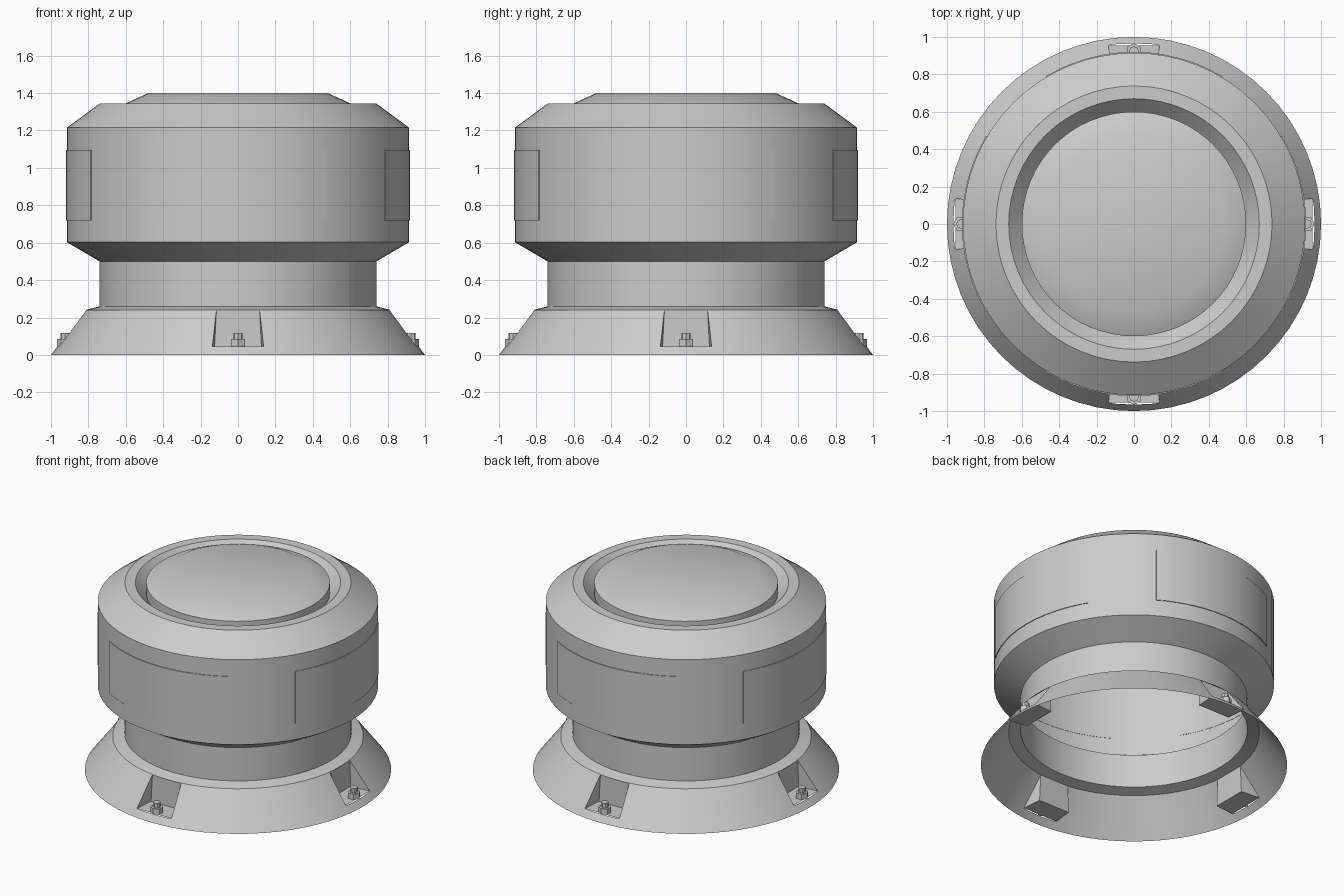
import bpy, bmesh, math
from mathutils import Vector, Matrix

if "Cube" in bpy.data.objects:
    bpy.data.objects.remove(bpy.data.objects["Cube"])

SEGS = 64
grey = bpy.data.materials.new("painted_metal_grey")
grey.use_nodes = True
colour = (0.6, 0.6, 0.6, 1)
grey.diffuse_color = colour
grey.node_tree.nodes["Principled BSDF"].inputs["Base Color"].default_value = colour


def finish(name, bm):
    mesh = bpy.data.meshes.new(name)
    bm.to_mesh(mesh)
    bm.free()
    mesh.materials.append(grey)
    obj = bpy.data.objects.new(name, mesh)
    bpy.context.collection.objects.link(obj)
    bpy.ops.object.select_all(action="DESELECT")
    obj.select_set(True)
    bpy.context.view_layer.objects.active = obj
    bpy.ops.object.shade_smooth_by_angle(angle=math.radians(30))
    return obj


def lathe(profile, cap=False):
    """Revolve (radius, height) points listed from the bottom outwards and up."""
    bm = bmesh.new()
    rings = []
    for r, z in profile:
        rings.append([bm.verts.new((r * math.cos(a), r * math.sin(a), z))
                      for a in (2 * math.pi * i / SEGS for i in range(SEGS))])
    for low, high in zip(rings, rings[1:]):
        for i in range(SEGS):
            j = (i + 1) % SEGS
            bm.faces.new((low[i], low[j], high[j], high[i]))
    if cap:
        bm.faces.new(rings[-1])
    return bm


# Drum shell: neck, flared underside, wall, chamfer and rim groove
finish("drum_shell", lathe([(0.74, 0.26), (0.74, 0.5), (0.915, 0.603), (0.915, 1.215),
                            (0.738, 1.345), (0.67, 1.345), (0.6, 1.27)]))

# Shallow domed lid inside the groove
finish("domed_lid", lathe([(0.6, 1.27), (0.6, 1.345), (0.48, 1.4)], cap=True))

# Base skirt with four bolt pockets opened through it
FLOOR, TOP = 0.045, 0.24
W_LOW, W_TOP = 0.137, 0.115
skirt = lathe([(1, 0), (0.818, TOP), (0.74, 0.26)])


def half_width(z):
    return W_LOW + (W_TOP - W_LOW) * (z - FLOOR) / (TOP - FLOOR)


for k in range(4):
    turn = Matrix.Rotation(k * math.pi / 2, 3, "Z")
    cuts = [((0, 0, FLOOR), (0, 0, 1))]
    for s in (-1, 1):
        cuts.append(((s * W_LOW, 0, FLOOR), (s * (TOP - FLOOR), 0, W_LOW - W_TOP)))
    for point, normal in cuts:
        near = [f for f in skirt.faces
                if (turn.inverted() @ f.calc_center_median()).y < -0.75
                and f.calc_center_median().z < TOP]
        geom = set(near)
        for f in near:
            geom.update(f.edges)
            geom.update(f.verts)
        bmesh.ops.bisect_plane(skirt, geom=list(geom), dist=1e-5,
                               plane_co=turn @ Vector(point),
                               plane_no=(turn @ Vector(normal)).normalized())
    opened = []
    for f in skirt.faces:
        c = turn.inverted() @ f.calc_center_median()
        if c.y < -0.75 and FLOOR < c.z < TOP and abs(c.x) < half_width(c.z):
            opened.append(f)
    bmesh.ops.delete(skirt, geom=opened, context="FACES")
finish("base_skirt", skirt)


def pocket(name, turn):
    """Floor, back wall and two triangular cheeks."""
    bm = bmesh.new()
    sides = []
    for s in (-1, 1):
        sides.append([bm.verts.new(turn @ Vector(p)) for p in (
            (s * W_LOW, -0.954, FLOOR), (s * 0.125, -0.81, FLOOR),
            (s * W_TOP, -0.81, TOP))])
    left, right = sides
    bm.faces.new(left)
    bm.faces.new(right[::-1])
    bm.faces.new((left[0], right[0], right[1], left[1]))
    bm.faces.new((left[1], right[1], right[2], left[2]))
    finish(name, bm)


def bolt(name, turn):
    """Hex nut with the bolt end standing out of it."""
    bm = bmesh.new()
    for sides, radius, low, high in ((6, 0.042, FLOOR, 0.085), (8, 0.025, 0.085, 0.118)):
        place = turn.to_4x4() @ Matrix.Translation((0, -0.925, (low + high) / 2))
        bmesh.ops.create_cone(bm, cap_ends=True, segments=sides, radius1=radius,
                              radius2=radius, depth=high - low, matrix=place)
    finish(name, bm)


def panel(name, middle):
    """Thin curved plate lying on the drum wall."""
    bm = bmesh.new()
    steps, spread = 12, math.radians(30.9)
    columns = []
    for i in range(steps + 1):
        a = middle - spread + 2 * spread * i / steps
        columns.append([bm.verts.new((r * math.cos(a), r * math.sin(a), z))
                        for r, z in ((0.913, 0.72), (0.92, 0.72), (0.92, 1.095), (0.913, 1.095))])
    for a, b in zip(columns, columns[1:]):
        for i in range(3):
            bm.faces.new((a[i], b[i], b[i + 1], a[i + 1]))
    bm.faces.new(columns[0])
    bm.faces.new(columns[-1][::-1])
    finish(name, bm)


# Pockets, bolts and wall panels repeat on the four sides
for k, side in enumerate(("front", "left", "back", "right")):
    turn = Matrix.Rotation(k * math.pi / 2, 3, "Z")
    pocket(side + "_bolt_pocket", turn)
    bolt(side + "_bolt", turn)
    panel(side + "_wall_panel", (k - 1) * math.pi / 2)
